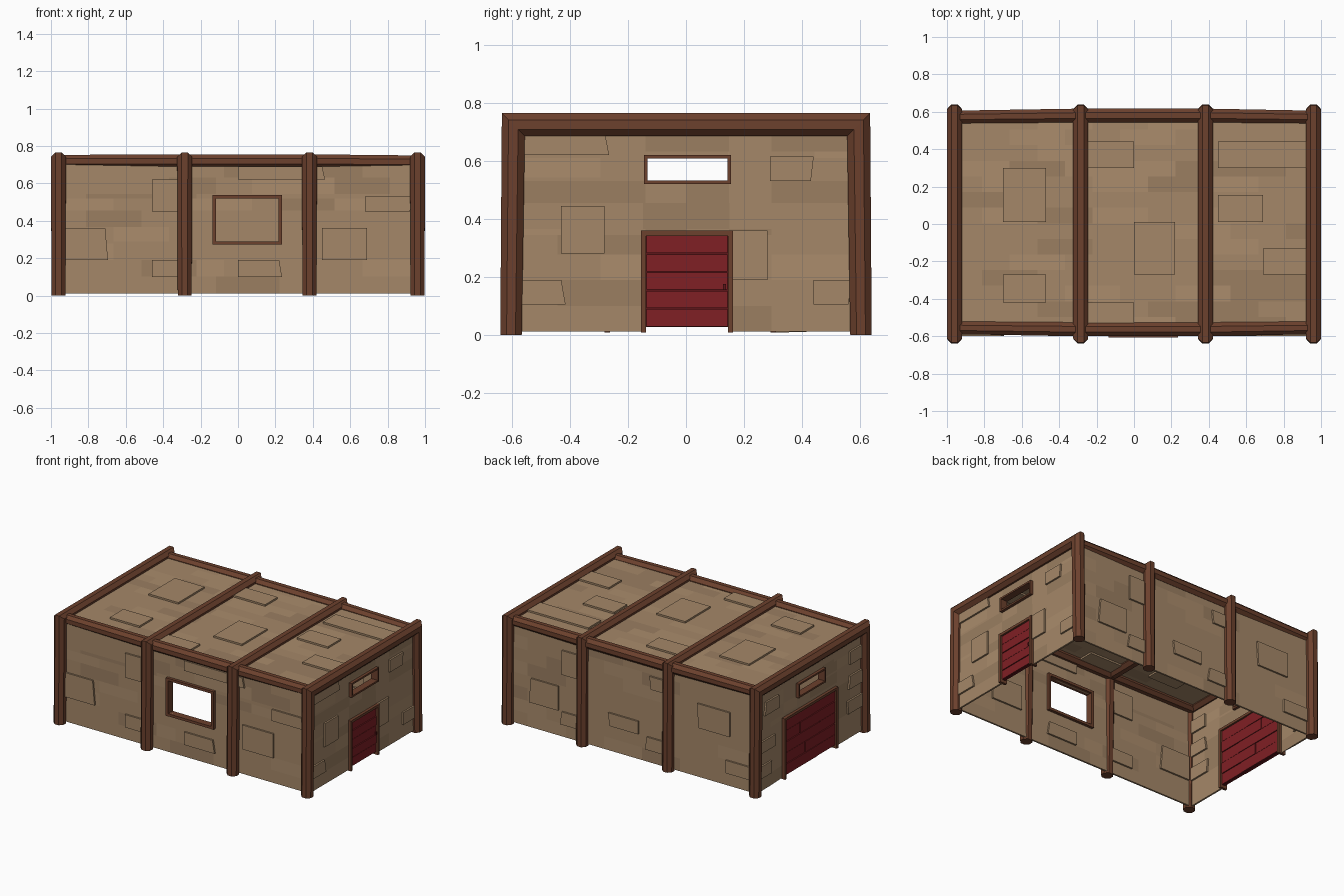
import bpy, bmesh, math, random
from mathutils import Vector

if "Cube" in bpy.data.objects:
    bpy.data.objects.remove(bpy.data.objects["Cube"])

random.seed(4)


def material(name, rgb):
    m = bpy.data.materials.new(name)
    m.diffuse_color = (*rgb, 1)
    m.use_nodes = True
    m.node_tree.nodes["Principled BSDF"].inputs["Base Color"].default_value = m.diffuse_color
    return m


TAN = material("tan brick", (0.375, 0.245, 0.140))
TAN_DARK = material("dark tan brick", (0.325, 0.210, 0.120))
TAN_LIGHT = material("light tan brick", (0.405, 0.262, 0.150))
BROWN = material("brown timber", (0.150, 0.052, 0.026))
RED = material("red door", (0.215, 0.014, 0.018))
DARK_RED = material("dark red seam", (0.110, 0.008, 0.010))

# Each side maps (along, up, outward) to world space
SIDES = {
    "front": lambda u, v, w: Vector((u, -0.58 - w, v)),
    "back": lambda u, v, w: Vector((u, 0.588 + w, v)),
    "right": lambda u, v, w: Vector((0.958 + w, u, v)),
    "left": lambda u, v, w: Vector((-0.958 - w, u, v)),
    "roof": lambda u, v, w: Vector((u, v, 0.722 + w)),
}


def finish(name, bm, mats):
    bmesh.ops.recalc_face_normals(bm, faces=bm.faces)
    me = bpy.data.meshes.new(name)
    bm.to_mesh(me)
    bm.free()
    for m in mats:
        me.materials.append(m)
    ob = bpy.data.objects.new(name, me)
    bpy.context.collection.objects.link(ob)
    return ob


def block(bm, side, u0, u1, v0, v1, w0, w1, skew=0.0):
    """Box on a side; skew slides one lower corner to give a hand-cut edge."""
    f = SIDES[side]
    outline = [(u0, v0), (u1 + skew, v0), (u1, v1), (u0, v1)]
    lo = [bm.verts.new(f(u, v, w0)) for u, v in outline]
    hi = [bm.verts.new(f(u, v, w1)) for u, v in outline]
    bm.faces.new(lo)
    bm.faces.new(hi)
    for i in range(4):
        j = (i + 1) % 4
        bm.faces.new((lo[i], lo[j], hi[j], hi[i]))


def panel(side, u0, u1, v0, v1, holes=()):
    """Thin brick-patterned wall with rectangular openings left out."""
    def lines(a, b, step, extra):
        n = round((b - a) / step)
        pts = [a + (b - a) * i / n for i in range(n + 1)]
        return sorted(set(pts + [e for e in extra if a < e < b]))
    us = lines(u0, u1, 0.146, [h[i] for h in holes for i in (0, 1)])
    vs = lines(v0, v1, 0.0865, [h[i] for h in holes for i in (2, 3)])
    bm = bmesh.new()
    grid = [[bm.verts.new(SIDES[side](u, v, 0)) for u in us] for v in vs]
    for r in range(len(vs) - 1):
        shade = 0
        for c in range(len(us) - 1):
            if (c + r) % 2 == 0:
                shade = random.choice((0, 0, 0, 1, 2))
            cu, cv = (us[c] + us[c + 1]) / 2, (vs[r] + vs[r + 1]) / 2
            if any(h[0] < cu < h[1] and h[2] < cv < h[3] for h in holes):
                continue
            face = bm.faces.new((grid[r][c], grid[r][c + 1],
                                 grid[r + 1][c + 1], grid[r + 1][c]))
            face.material_index = shade
    for v in [v for v in bm.verts if not v.link_faces]:
        bm.verts.remove(v)
    name = "roof_panel" if side == "roof" else side + "_wall"
    ob = finish(name, bm, (TAN, TAN_DARK, TAN_LIGHT))
    mod = ob.modifiers.new("thickness", 'SOLIDIFY')
    mod.thickness = 0.012
    mod.offset = 0


def bricks(side, rects):
    """Raised bricks showing on both faces of a panel."""
    bm = bmesh.new()
    for i, (u0, u1, v0, v1) in enumerate(rects):
        skew = 0 if side == "roof" else (0.015, -0.01, 0.0)[i % 3]
        block(bm, side, u0, u1, v0, v1, -0.018, 0.018, skew)
    finish(side + "_raised_bricks", bm, (TAN,))


def frame(name, side, u0, u1, v0, v1, t, sill=True):
    bm = bmesh.new()
    block(bm, side, u0, u0 + t, v0, v1, -0.025, 0.028)
    block(bm, side, u1 - t, u1, v0, v1, -0.025, 0.028)
    block(bm, side, u0 + t, u1 - t, v1 - t, v1, -0.025, 0.026)
    if sill:
        block(bm, side, u0 + t, u1 - t, v0, v0 + t, -0.025, 0.026)
    finish(name, bm, (BROWN,))


def door(side, u0, u1, v0, v1, rows, splits):
    """Dark slab with red planks on both faces."""
    bm = bmesh.new()
    block(bm, side, u0, u1, v0, v1, -0.008, 0.008)
    finish(side + "_door_core", bm, (DARK_RED,))
    bm = bmesh.new()
    h, gap = (v1 - v0) / rows, 0.002
    for r in range(rows):
        cuts = [u0, u1]
        if splits:
            cuts.insert(1, u0 + (u1 - u0) * splits[r % len(splits)])
        for k in range(len(cuts) - 1):
            w = 0.014 + 0.003 * ((r + k) % 2)
            for a, b in ((0.006, w), (-w, -0.006)):
                block(bm, side, cuts[k] + gap, cuts[k + 1] - gap,
                      v0 + r * h + gap, v0 + (r + 1) * h - gap, a, b)
    finish(side + "_door_planks", bm, (RED,))


def beam(name, pts, radii, axis):
    """Octagonal timber swept along a path with mitred corners."""
    pts, axis = [Vector(p) for p in pts], Vector(axis)
    bm = bmesh.new()
    rings = []
    for i, p in enumerate(pts):
        a = (p - pts[i - 1]).normalized() if i else (pts[1] - p).normalized()
        b = (pts[i + 1] - p).normalized() if i < len(pts) - 1 else a
        t = (a + b).normalized()
        m = axis.cross(t) / t.dot(a)
        r = radii[i] / math.cos(math.pi / 8)
        ring = []
        for k in range(8):
            ang = math.pi / 8 + k * math.pi / 4
            ring.append(bm.verts.new(p + r * (math.cos(ang) * axis + math.sin(ang) * m)))
        rings.append(ring)
    bm.faces.new(rings[0])
    bm.faces.new(rings[-1])
    for r0, r1 in zip(rings, rings[1:]):
        for k in range(8):
            j = (k + 1) % 8
            bm.faces.new((r0[k], r0[j], r1[j], r1[k]))
    finish(name, bm, (BROWN,))


# Timber arches: post, roof rib, post
for i, x in enumerate((-0.96, -0.285, 0.382, 0.96)):
    beam(f"timber_arch_{i + 1}",
         [(x, -0.603, 0), (x, -0.595, 0.725), (x, 0.595, 0.725), (x, 0.603, 0)],
         (0.037, 0.040, 0.040, 0.037), (1, 0, 0))

# Long eave beams, bowed slightly outwards
for name, s, y in (("front_eave_beam", -1, 0.555), ("back_eave_beam", 1, 0.572)):
    beam(name, [(-0.96, s * y, 0.718), (-0.285, s * (y + 0.008), 0.718),
                (0.382, s * (y + 0.008), 0.718), (0.96, s * y, 0.715)],
         (0.034, 0.037, 0.037, 0.034), (0, 0, 1))

# Walls and roof
VENT = (-0.135, 0.145, 0.53, 0.61)
panel("front", -0.96, 0.96, 0.012, 0.72, [(-0.118, 0.218, 0.29, 0.52)])
panel("back", -0.96, 0.96, 0.012, 0.72)
panel("right", -0.59, 0.59, 0.012, 0.72, [VENT, (-0.14, 0.15, 0.0, 0.345)])
panel("left", -0.59, 0.59, 0.012, 0.72, [VENT, (-0.265, 0.295, 0.0, 0.42)])
panel("roof", -0.96, 0.96, -0.58, 0.588)

# Raised bricks
bricks("front", [(-0.93, -0.71, 0.19, 0.36), (-0.46, -0.30, 0.45, 0.62),
                 (-0.46, -0.30, 0.10, 0.19), (0.0, 0.45, 0.62, 0.69),
                 (0.68, 0.93, 0.45, 0.53), (0.45, 0.69, 0.19, 0.36),
                 (0.0, 0.22, 0.10, 0.19)])
bricks("back", [(0.57, 0.78, 0.19, 0.36), (-0.05, 0.18, 0.19, 0.28),
                (0.38, 0.54, 0.45, 0.62), (0.38, 0.54, 0.10, 0.19),
                (-0.76, -0.51, 0.36, 0.53), (-0.95, -0.73, 0.10, 0.19),
                (-0.28, -0.12, 0.10, 0.19), (-0.28, -0.14, 0.53, 0.62)])
bricks("right", [(-0.57, -0.28, 0.62, 0.70), (0.29, 0.44, 0.53, 0.615),
                 (-0.43, -0.28, 0.28, 0.445), (-0.57, -0.43, 0.105, 0.19),
                 (0.44, 0.57, 0.105, 0.19), (0.155, 0.28, 0.19, 0.36)])
bricks("left", [(0.36, 0.50, 0.53, 0.62), (0.44, 0.57, 0.105, 0.19),
                (-0.57, -0.43, 0.53, 0.62), (-0.57, -0.43, 0.36, 0.45),
                (-0.57, -0.40, 0.19, 0.28), (0.40, 0.57, 0.28, 0.36)])
bricks("roof", [(-0.70, -0.47, 0.01, 0.30), (-0.70, -0.47, -0.42, -0.27),
                (0.0, 0.22, -0.27, 0.01), (-0.26, 0.0, 0.30, 0.44),
                (-0.26, 0.0, -0.53, -0.42), (0.45, 0.93, 0.30, 0.44),
                (0.45, 0.69, 0.01, 0.155), (0.69, 0.93, -0.27, -0.13)])

# Openings: front window, end vents and door frames
frame("front_window_frame", "front", -0.135, 0.235, 0.272, 0.538, 0.018)
for s in ("right", "left"):
    frame(s + "_vent_frame", s, -0.145, 0.155, 0.52, 0.62, 0.012)
frame("right_door_frame", "right", -0.155, 0.162, 0.008, 0.36, 0.018, False)
frame("left_door_frame", "left", -0.28, 0.31, 0.008, 0.435, 0.018, False)

# Doors, with a small handle on the right one
door("right", -0.138, 0.145, 0.028, 0.343, 5, ())
door("left", -0.263, 0.293, 0.028, 0.418, 5, (0.35, 0.6, 0.3, 0.7, 0.45))
bm = bmesh.new()
block(bm, "right", 0.128, 0.138, 0.155, 0.175, 0.01, 0.025)
finish("right_door_handle", bm, (DARK_RED,))
